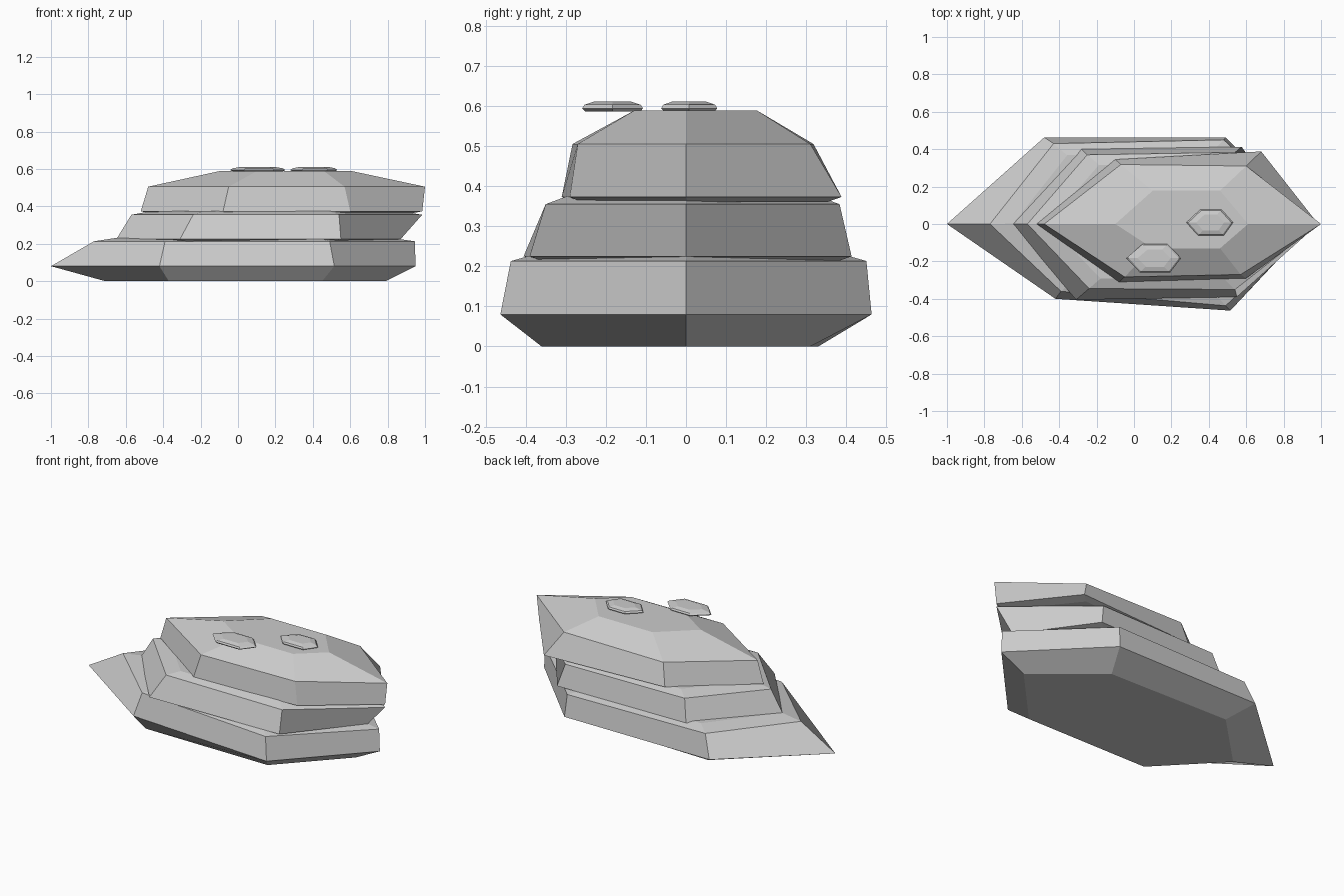
import bpy, bmesh

if "Cube" in bpy.data.objects:
    bpy.data.objects.remove(bpy.data.objects["Cube"])


def ring(z, left, right, fl, fr, br, bl):
    """Six-sided outline at height z: tips on y = 0, corners as (x, y)."""
    return [(x, y, z) for x, y in ((left, 0), fl, fr, (right, 0), br, bl)]


def inset(points, factor, z):
    """Shrunken copy of an outline about its middle, at height z."""
    cx = sum(p[0] for p in points) / len(points)
    cy = sum(p[1] for p in points) / len(points)
    return [(cx + (x - cx) * factor, cy + (y - cy) * factor, z) for x, y, _ in points]


def stone(name, rings):
    """Loft a stack of outlines into a closed, flat-shaded stone."""
    bm = bmesh.new()
    loops = [[bm.verts.new(p) for p in r] for r in rings]
    for low, high in zip(loops, loops[1:]):
        n = len(low)
        for i in range(n):
            j = (i + 1) % n
            bm.faces.new((low[i], low[j], high[j], high[i]))
    bm.faces.new(loops[0][::-1])
    bm.faces.new(loops[-1])
    bmesh.ops.recalc_face_normals(bm, faces=bm.faces)
    mesh = bpy.data.meshes.new(name)
    bm.to_mesh(mesh)
    bm.free()
    obj = bpy.data.objects.new(name, mesh)
    bpy.context.collection.objects.link(obj)
    return obj


# Bottom slab: chamfered underside, long pointed left tip
base = ring(0.0, -0.71, 0.79, (-0.37, -0.355), (0.45, -0.36), (0.42, 0.31), (-0.38, 0.33))
belly = ring(0.08, -1.0, 0.95, (-0.42, -0.40), (0.515, -0.463), (0.49, 0.463), (-0.48, 0.463))
rim = ring(0.213, -0.77, 0.945, (-0.39, -0.36), (0.49, -0.437), (0.48, 0.45), (-0.43, 0.43))
stone("bottom_slab", [base, belly, rim, inset(rim, 0.85, 0.232)])

# Middle slab: right tip overhangs
low = ring(0.225, -0.65, 0.87, (-0.31, -0.405), (0.55, -0.39), (0.575, 0.413), (-0.28, 0.40))
top = ring(0.355, -0.57, 0.985, (-0.24, -0.345), (0.54, -0.35), (0.54, 0.383), (-0.25, 0.37))
stone("middle_slab", [inset(low, 0.9, 0.21), low, top, inset(top, 0.85, 0.375)])

# Top slab: vertical sides with a wide bevel up to a small flat top
low = ring(0.373, -0.52, 0.985, (-0.08, -0.31), (0.60, -0.29), (0.68, 0.388), (-0.10, 0.345))
mid = ring(0.505, -0.48, 1.0, (-0.05, -0.283), (0.57, -0.27), (0.60, 0.31), (-0.07, 0.318))
top = ring(0.588, -0.10, 0.61, (0.10, -0.13), (0.46, -0.13), (0.46, 0.178), (0.10, 0.178))
stone("top_slab", [inset(low, 0.9, 0.36), low, mid, top])

# Two flat pebbles resting on the top
for name, cx, cy, rx, ry in (("front_pebble", 0.105, -0.183, 0.147, 0.076),
                             ("right_pebble", 0.405, 0.008, 0.125, 0.070)):
    hexagon = [(cx + rx * u, cy + ry * v, 0.594) for u, v in
               ((-1, 0), (-0.5, -1), (0.6, -1), (1, 0), (0.5, 1), (-0.4, 1))]
    stone(name, [inset(hexagon, 0.9, 0.586), hexagon,
                 inset(hexagon, 0.92, 0.603), inset(hexagon, 0.6, 0.611)])
